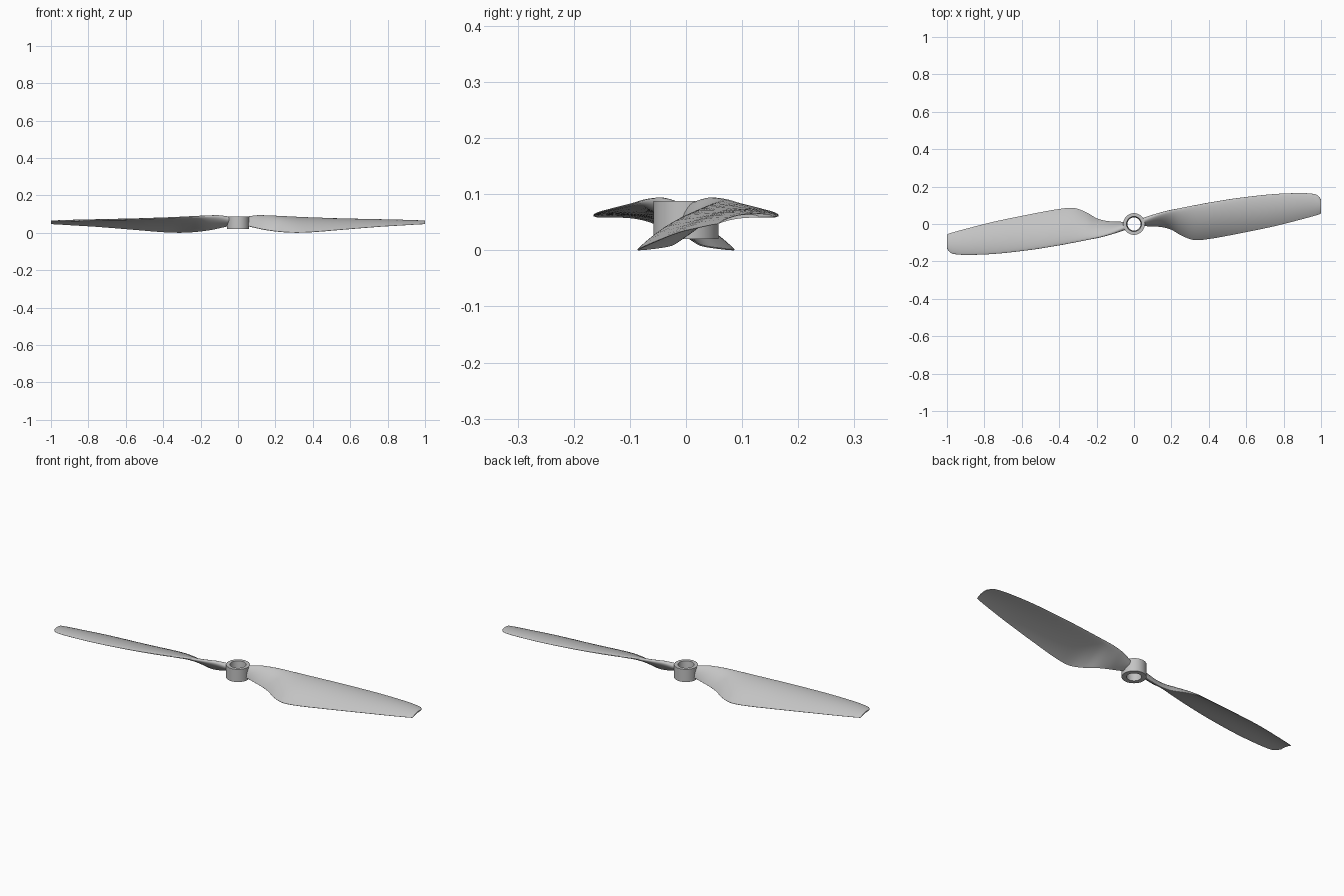
import bpy, bmesh, math
from mathutils import Vector

if "Cube" in bpy.data.objects:
    bpy.data.objects.remove(bpy.data.objects["Cube"])

grey = bpy.data.materials.new("light_grey")
grey.diffuse_color = (0.55, 0.55, 0.55, 1)
grey.use_nodes = True
grey.node_tree.nodes["Principled BSDF"].inputs["Base Color"].default_value = grey.diffuse_color

# Blade stations: x, trailing y, trailing z, leading y, leading z, thickness, camber ratio
STATIONS = [
    (0.046, -0.010, 0.038, 0.026, 0.083, 0.030, 0.00),
    (0.100, -0.012, 0.025, 0.046, 0.091, 0.027, 0.01),
    (0.150, -0.016, 0.015, 0.062, 0.091, 0.024, 0.02),
    (0.200, -0.030, 0.008, 0.075, 0.089, 0.021, 0.04),
    (0.255, -0.062, 0.003, 0.086, 0.086, 0.019, 0.06),
    (0.320, -0.085, 0.001, 0.099, 0.082, 0.017, 0.07),
    (0.400, -0.080, 0.004, 0.114, 0.078, 0.016, 0.08),
    (0.550, -0.053, 0.016, 0.138, 0.072, 0.013, 0.08),
    (0.750, -0.012, 0.032, 0.160, 0.066, 0.010, 0.08),
    (0.900, 0.026, 0.041, 0.165, 0.062, 0.008, 0.08),
    (0.965, 0.044, 0.045, 0.160, 0.060, 0.007, 0.08),
    (0.985, 0.050, 0.046, 0.151, 0.060, 0.007, 0.08),
    (1.000, 0.056, 0.047, 0.130, 0.060, 0.006, 0.08),
]


def sample(x):
    """Smooth Hermite interpolation of the stations at x."""
    n = len(STATIONS)
    i = max(k for k in range(n - 1) if STATIONS[k][0] <= x + 1e-9)
    a, b = STATIONS[i], STATIONS[i + 1]
    h = b[0] - a[0]
    t = (x - a[0]) / h

    def slope(k, c):
        p, q = STATIONS[max(k - 1, 0)], STATIONS[min(k + 1, n - 1)]
        return (q[c] - p[c]) / (q[0] - p[0])

    return [(2*t**3 - 3*t*t + 1) * a[c] + (t**3 - 2*t*t + t) * h * slope(i, c)
            + (3*t*t - 2*t**3) * b[c] + (t**3 - t*t) * h * slope(i + 1, c)
            for c in range(1, 7)]


def section(x, n=14):
    """Closed cambered aerofoil loop at station x."""
    ty, tz, ly, lz, thick, camber = sample(x)
    chord = Vector((0, ly - ty, lz - tz))
    normal = Vector((0, -chord.z, chord.y))
    unit = normal.normalized()
    upper, lower = [], []
    for k in range(n + 1):
        s = (1 - math.cos(math.pi * k / n)) / 2      # 0 trailing, 1 leading
        mid = Vector((x, ty, tz)) + chord * s + normal * (camber * 4 * s * (1 - s))
        half = thick * (0.06 + 1.3 * s * math.sqrt(max(1 - s, 0))) * 0.95
        upper.append(mid + unit * half)
        lower.append(mid - unit * half)
    return upper + lower[::-1]


def finish(bm, name):
    bmesh.ops.recalc_face_normals(bm, faces=bm.faces)
    mesh = bpy.data.meshes.new(name)
    bm.to_mesh(mesh)
    bm.free()
    mesh.materials.append(grey)
    ob = bpy.data.objects.new(name, mesh)
    bpy.context.collection.objects.link(ob)
    bpy.ops.object.select_all(action='DESELECT')
    ob.select_set(True)
    bpy.context.view_layer.objects.active = ob
    bpy.ops.object.shade_smooth_by_angle(angle=math.radians(40))
    return ob


def blade(name, sign):
    bm = bmesh.new()
    xs = []
    for a, b in zip(STATIONS, STATIONS[1:]):
        xs += [a[0] + (b[0] - a[0]) * k / 5 for k in range(5)]
    xs.append(STATIONS[-1][0])
    rings = [[bm.verts.new((sign * p.x, sign * p.y, max(p.z, 0))) for p in section(x)]
             for x in xs]
    m = len(rings[0])
    for r, s in zip(rings, rings[1:]):
        for k in range(m):
            bm.faces.new((r[k], r[(k + 1) % m], s[(k + 1) % m], s[k]))
    # end caps as strips between upper and lower sides
    for r in (rings[0], rings[-1]):
        for k in range(m // 2 - 1):
            bm.faces.new((r[k], r[k + 1], r[m - 2 - k], r[m - 1 - k]))
    return finish(bm, name)


# Two blades, the second turned half a circle
blade("right_blade", 1)
blade("left_blade", -1)

# Hub ring with a slightly tapered bore
bm = bmesh.new()
profile = [(0.058, 0.020), (0.058, 0.088), (0.040, 0.088), (0.035, 0.020)]
N = 64
loops = [[bm.verts.new((r * math.cos(2 * math.pi * k / N), r * math.sin(2 * math.pi * k / N), z))
          for k in range(N)] for r, z in profile]
for j in range(4):
    a, b = loops[j], loops[(j + 1) % 4]
    for k in range(N):
        bm.faces.new((a[k], a[(k + 1) % N], b[(k + 1) % N], b[k]))
finish(bm, "hub")
